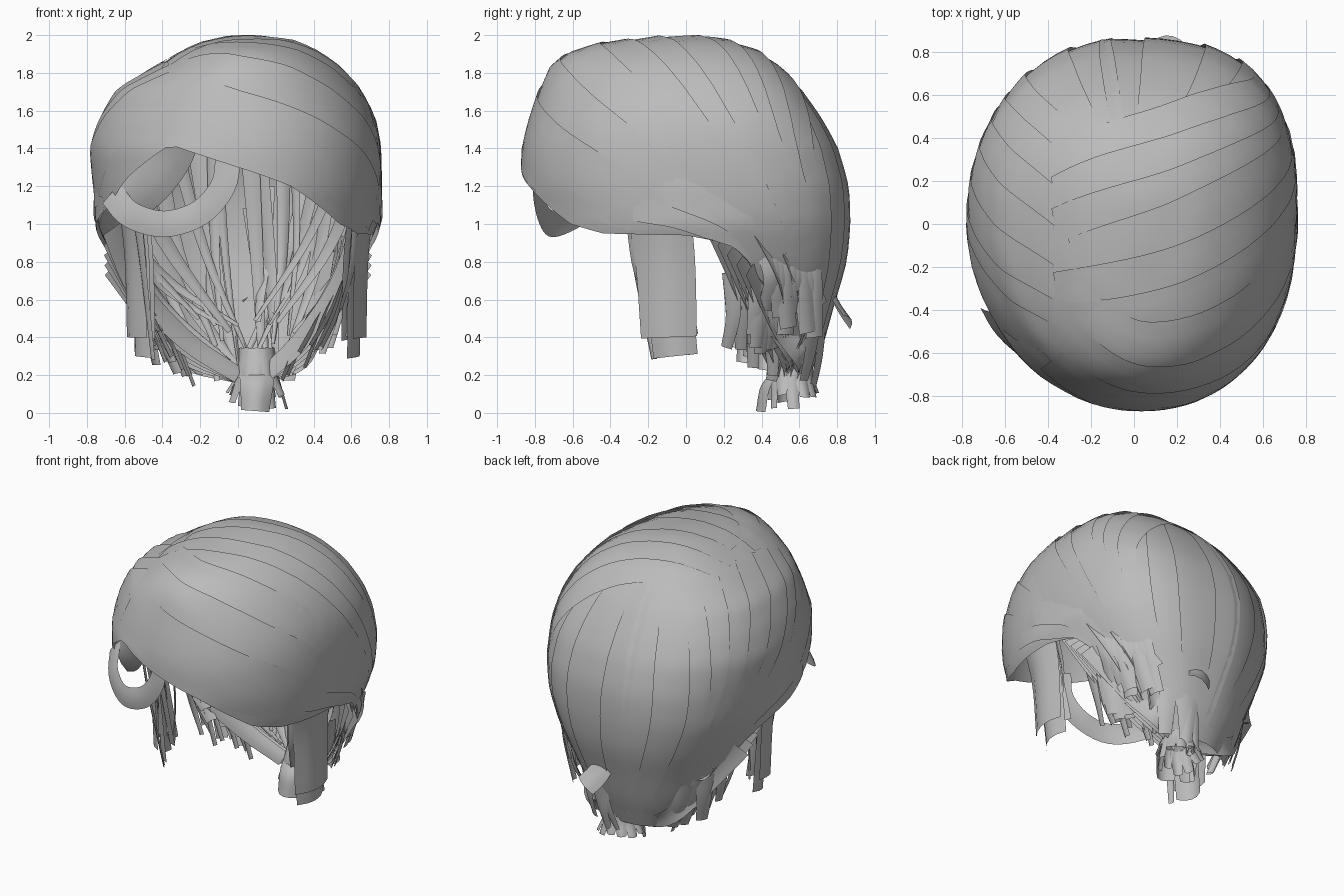
import bpy, math, random
from mathutils import Vector
from mathutils.bvhtree import BVHTree

random.seed(4)
if "Cube" in bpy.data.objects:
    bpy.data.objects.remove(bpy.data.objects["Cube"])

grey = bpy.data.materials.new("hair_grey")
grey.use_nodes = True
COLOUR = (0.5, 0.5, 0.5, 1)
grey.diffuse_color = COLOUR
grey.node_tree.nodes["Principled BSDF"].inputs["Base Color"].default_value = COLOUR
grey.node_tree.nodes["Principled BSDF"].inputs["Roughness"].default_value = 0.7


def lerp_table(table, key):
    """Interpolate the rows of a table sorted by rising first column."""
    if key <= table[0][0]:
        return table[0][1:]
    for a, b in zip(table, table[1:]):
        if key <= b[0]:
            t = (key - a[0]) / (b[0] - a[0])
            return [p + (q - p) * t for p, q in zip(a[1:], b[1:])]
    return table[-1][1:]


def grid(name, rows, closed=False):
    """Skin rows of points into a smooth sheet."""
    n = len(rows[0])
    verts = [p for row in rows for p in row]
    faces = []
    for r in range(len(rows) - 1):
        for c in range(n if closed else n - 1):
            d = (c + 1) % n
            faces.append((r * n + c, r * n + n + c, r * n + n + d, r * n + d))
    if closed:
        faces.append(tuple(range(n)))
    mesh = bpy.data.meshes.new(name)
    mesh.from_pydata(verts, [], faces)
    mesh.materials.append(grey)
    obj = bpy.data.objects.new(name, mesh)
    bpy.context.collection.objects.link(obj)
    bpy.ops.object.select_all(action="DESELECT")
    obj.select_set(True)
    bpy.context.view_layer.objects.active = obj
    bpy.ops.object.shade_smooth_by_angle(angle=math.radians(45))
    return verts, faces


def smooth_path(points, steps=6):
    """Catmull-Rom curve through the points."""
    p = [Vector(q) for q in points]
    p = [2 * p[0] - p[1]] + p + [2 * p[-1] - p[-2]]
    out = []
    for a, b, c, d in zip(p, p[1:], p[2:], p[3:]):
        for i in range(steps):
            t = i / steps
            out.append(0.5 * (2 * b + (c - a) * t + (2 * a - 5 * b + 4 * c - d) * t * t
                              + (3 * b - a - 3 * c + d) * t ** 3))
    return out + [p[-2]]


# Cap of hair: reach to right, left, front and back at each height
REACH = [(0.2, .38, .32, .6, .66), (0.4, .52, .45, .7, .73), (0.6, .59, .56, .7, .78),
         (0.8, .67, .66, .8, .835), (1.0, .74, .74, .84, .85), (1.2, .755, .755, .88, .84),
         (1.4, .765, .745, .865, .78), (1.55, .715, .71, .82, .70), (1.7, .63, .63, .765, .6),
         (1.82, .45, .52, .71, .49), (1.9, .32, .4, .61, .38), (1.95, .21, .29, .42, .25),
         (1.98, .05, .09, .12, .12)]
# Hem height by angle: 0 is the front, positive turns to the left side
HEM = [(-180, .2), (-150, .2), (-130, .3), (-115, .6), (-102, .88), (-90, .97), (-65, 1.1),
       (-50, 1.25), (-28, 1.42), (0, 1.3), (20, 1.2), (45, 1.0), (60, .95), (90, .94),
       (102, .87), (115, .6), (130, .3), (150, .2), (180, .2)]

rows = []
for r in range(29):
    row = []
    for c in range(72):
        deg = c * 5 - 180
        hem = lerp_table(HEM, deg)[0]
        z = 1.98 - (1.98 - hem) * (r / 28) ** 1.6
        right, left, front, back = lerp_table(REACH, z)
        s, k = math.sin(math.radians(deg)), math.cos(math.radians(deg))
        # The plan is squarer at the back than at the front
        power = (0.92 if s > 0 else 1.0) if k > 0 else (0.7 if s > 0 else 0.87)
        x = math.copysign(abs(s) ** power, s) * (left if s > 0 else right)
        y = -math.copysign(abs(k) ** power, k) * (front if k > 0 else back)
        row.append(Vector((x, y, z)))
    rows.append(row)
shell = BVHTree.FromPolygons(*grid("hair_cap", rows, closed=True))
CORE = Vector((0, 0, 1.0))


def onto_cap(point, lift):
    ray = (point - CORE).normalized()
    hit = shell.ray_cast(CORE, ray)[0]
    if hit is None:
        hit = shell.find_nearest(point)[0]
    return hit + ray * lift


def lock(name, points, half, lift, tilt=1, taper=0.35):
    """Broad lock laid on the cap, one edge raised like a shingle."""
    path = smooth_path(points, 9)
    rows = []
    for i, p in enumerate(path):
        t = i / (len(path) - 1)
        tangent = path[min(i + 1, len(path) - 1)] - path[max(i - 1, 0)]
        side = tangent.cross(p - CORE).normalized()
        w = half * (taper + (1 - taper) * math.sin(math.pi * min(1, 0.08 + t * 0.85)))
        rows.append([onto_cap(p + side * w * s, 0.003 + lift * (0.5 + 0.5 * s * tilt) *
                              math.sin(math.pi * (0.05 + 0.9 * t)))
                     for s in (-1, -.6, -.2, .2, .6, 1)])
    grid(name, rows)


def strand(name, points, half, out, arch=0.0, end=1.0):
    """Free-hanging card with an arched cross-section."""
    path = smooth_path(points, 5)
    out = Vector(out).normalized()
    rows = []
    for i, p in enumerate(path):
        t = i / (len(path) - 1)
        tangent = path[min(i + 1, len(path) - 1)] - path[max(i - 1, 0)]
        side = tangent.cross(out).normalized()
        w = half * (1 + (end - 1) * t)
        rows.append([p + side * w * s + out * arch * (1 - s * s) for s in (-1, -.5, 0, .5, 1)])
    grid(name, rows)


# Fringe swept from the parting across the forehead
for i in range(3):
    u = i * 0.14
    lock(f"fringe_lock_{i}", [(-.38, -.62 + u, 1.6 + u), (0, -.85 + u, 1.52 + u),
                              (.42, -.7 + u, 1.32 + u), (.72, -.25 + u, 1.08 + u / 2)],
         0.19, 0.022, -1, 0.6)

# Crown locks sweeping over the top to the left and back
for i in range(6):
    lock(f"crown_lock_{i}", [(-.34 + random.uniform(-.05, .08), -.45 + .15 * i, 1.85),
                             (.25, -.38 + .17 * i, 1.88), (.64, -.05 + .12 * i, 1.45),
                             (.62, .4 + .06 * i, random.uniform(.8, 1.05))],
         random.uniform(.12, .19), 0.026, -1)

# Right side locks falling away from the parting
for i in range(6):
    lock(f"right_lock_{i}", [(-.36, -.55 + .16 * i, 1.78), (-.62, -.4 + .16 * i, 1.55),
                             (-.75, -.1 + .13 * i, 1.25), (-.62, .3 + .07 * i, .85)],
         random.uniform(.1, .16), 0.022)

# Back locks gathering toward the nape
for i in range(7):
    a = -1 + i / 3
    lock(f"back_lock_{i}", [(a * .3, random.uniform(.2, .4), 1.85), (a * .6, .6, 1.5),
                            (a * .66, .75, 1.0), (.05 + a * .3, .68, .32)],
         random.uniform(.13, .2), 0.022, 1 if a < 0 else -1)

# Low locks curving back over each ear
for sx in (-1, 1):
    for i in range(2):
        lock(f"{'left' if sx > 0 else 'right'}_ear_lock_{i}",
             [(sx * .72, -.28 + .12 * i, 1.08 + .08 * i), (sx * .74, 0, 1.05 + .1 * i),
              (sx * .68, .3, .92 + .08 * i), (sx * .55, .52, .65)], 0.09, 0.02, sx, 0.6)

# Hanging curl over the right brow, and the rolled root behind it
strand("brow_curl", [(-.67, -.4, 1.16), (-.57, -.56, 1.05), (-.39, -.7, 1.0),
                     (-.2, -.76, 1.06), (-.08, -.79, 1.2), (-.05, -.78, 1.36)],
       0.07, (-.3, -1, .1), 0.01)
strand("brow_curl_root", [(-.3, -.68, 1.5), (-.36, -.6, 1.35), (-.48, -.5, 1.2),
                          (-.64, -.36, 1.1)], 0.12, (-.4, -1, 0), 0.04)

# Side locks in front of the ears
for side, x, low, half, out in (("left", .63, .27, .17, (1, -.15, 0)),
                                ("right", -.53, .27, .13, (-1, -.45, 0))):
    sx = math.copysign(1, x)
    for i in range(3):
        d = i * 0.035
        strand(f"{side}_sidelock_{i}",
               [(x + sx * (.04 - d), -.15, 1.1), (x + sx * (.01 - d), -.11, .8),
                (x - sx * d, -.09 + d, low + .03 + ((i + 1) % 2) * .1)],
               half - d, out, 0.05, 0.88)
    for i in range(4):
        y = -.28 + .09 * i
        strand(f"{side}_sidelock_wisp_{i}",
               [(x, y, 1.02), (x - sx * .03, y + .03, .75),
                (x - sx * random.uniform(0, .1), y * .6, random.uniform(low, .6))],
               0.045, (sx, -.6, 0), 0.01, 0.4)

# Inner strands lining the back and converging on the nape
for i in range(36):
    a = random.uniform(-1, 1)
    top = random.uniform(.8, 1.5)
    tip = Vector((.05 + a * .2 + random.uniform(-.15, .15), .54, random.uniform(.15, .5)))
    start = onto_cap(Vector((a * .62, .62 - .35 * a * a, top)), random.uniform(-.07, -.02))
    middle = start.lerp(tip, 0.55) + Vector((a * .08, .07, 0))
    strand(f"inner_strand_{i}", [start, middle, tip], random.uniform(.03, .07),
           (-a * .8 + random.uniform(-.6, .6), -1, .2), 0.01, 0.25)

for sx in (-1, 1):
    side = "left" if sx > 0 else "right"
    # Under-ear locks drawn from each side down to the knot
    for i in range(5):
        u = i * 0.05
        strand(f"{side}_nape_lock_{i}",
               [(sx * .66, .16 + u, .98 - u), (sx * (.53 - u / 2), .3 + u, .66 - u),
                (sx * .3 + .03, .42 + u, .38 - u / 2), (.07 + sx * .07, .5 + u / 2, .2)],
               0.08, (-sx * .6, -1, .3), 0.01, 0.6)
    # Loose ends hanging below the ear
    for i in range(8):
        y = .24 + .035 * i
        strand(f"{side}_loose_end_{i}",
               [(sx * (.58 - .01 * i), y, .74 - .02 * i), (sx * (.52 - .02 * i), y + .01, .52),
                (sx * (.44 - .03 * i), y + random.uniform(-.04, .04),
                 random.uniform(.28, .4) - .02 * i)], 0.05, (sx, -.2, 0), 0.012, 0.6)

# Ragged wisps along the lower hem
for i in range(24):
    a = math.radians(random.uniform(-80, 80))
    x, y = math.sin(a), math.cos(a)
    root = onto_cap(Vector((x * .5, y * .72, .45 + .3 * x * x)), -.005)
    tip = Vector((root.x * .8 + random.uniform(-.06, .06), root.y * .92,
                  max(.1, root.z - random.uniform(.22, .36))))
    strand(f"hem_wisp_{i}", [root, root.lerp(tip, .5) + Vector((x, y, 0)) * .01, tip],
           random.uniform(.04, .07), (x, y, 0), 0.01, 0.6)

# Frayed tuft behind the left ear
for i in range(8):
    y = .46 + .03 * i
    strand(f"left_tuft_{i}", [(.63 - .02 * i, y - .06, .92), (.61 - .02 * i, y, .72),
                              (.52 - .02 * i, y + random.uniform(-.05, .07),
                               random.uniform(.4, .6))], 0.06, (1, .4, 0), 0.015, 0.8)

# Knot and tail ends at the nape
strand("nape_knot", [(.1, .54, .24), (.1, .45, .15), (.09, .42, .01)], 0.1, (0, -1, 0), 0.05, 0.75)
for i in range(12):
    a = i * math.tau / 12
    x, y = math.sin(a), math.cos(a)
    strand(f"tail_wisp_{i}", [(.1 + x * .08, .58 + y * .07, .34), (.1 + x * .1, .56 + y * .1, .2),
                              (.1 + x * .15, .57 + y * .12, random.uniform(.02, .12))],
           0.05, (x, y, 0), 0.015, 0.6)
strand("back_flick", [(.1, .76, .62), (.13, .8, .55), (.18, .85, .48)], 0.08, (0, 1, .5), 0.03)
